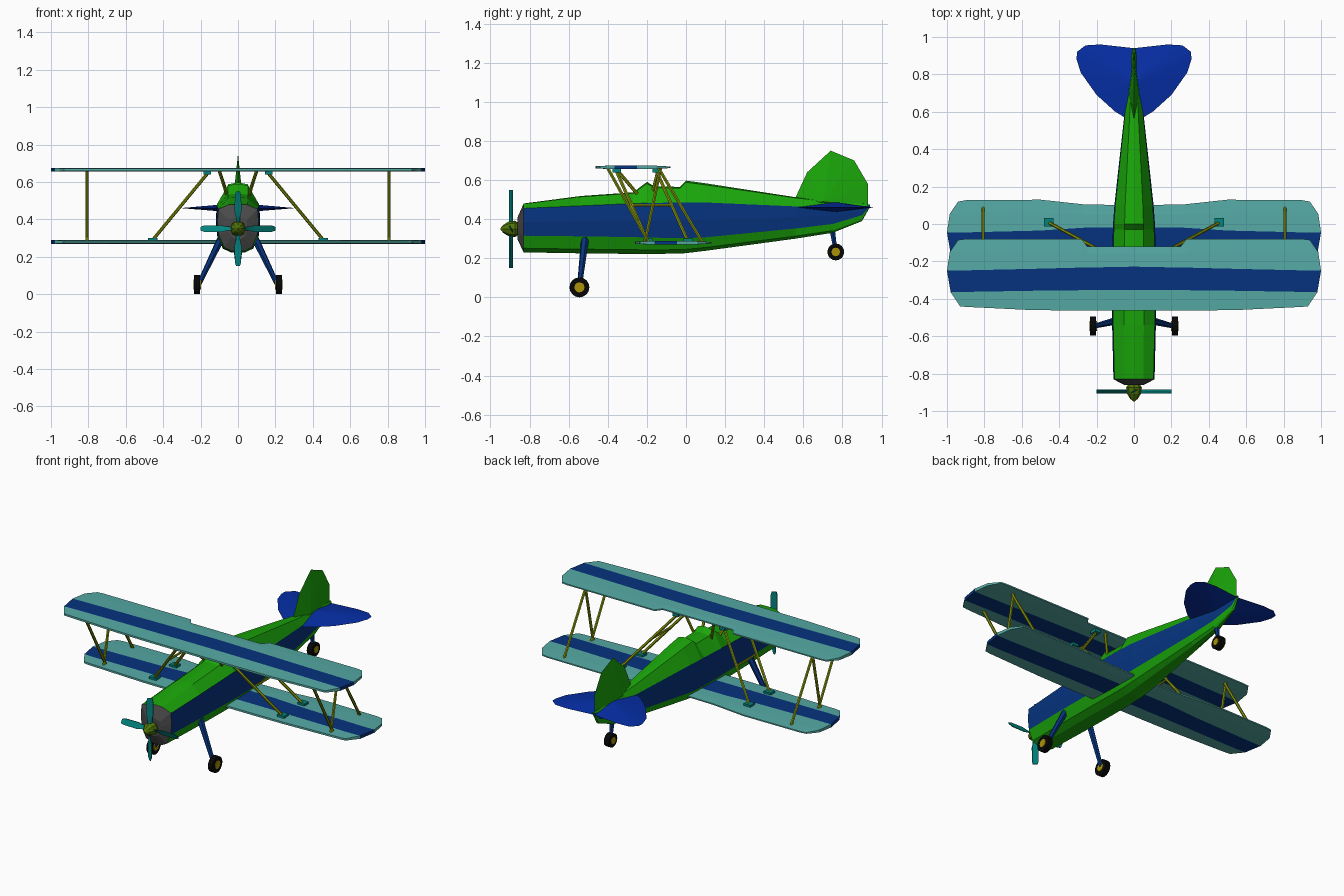
import bpy, bmesh, math
from mathutils import Vector, Matrix

if "Cube" in bpy.data.objects:
    bpy.data.objects.remove(bpy.data.objects["Cube"])


def mat(name, rgb):
    m = bpy.data.materials.new(name)
    lin = [(c / 255) ** 2.2 for c in rgb]
    m.diffuse_color = (*lin, 1)
    m.use_nodes = True
    m.node_tree.nodes["Principled BSDF"].inputs["Base Color"].default_value = m.diffuse_color
    return m


GREEN = mat("green", (32, 165, 18))
BLUE = mat("blue", (14, 54, 125))
TAILBLUE = mat("tail_blue", (14, 50, 165))
TEAL = mat("teal", (86, 168, 163))
PROP = mat("prop_teal", (10, 130, 125))
OLIVE = mat("olive", (135, 150, 20))
SPIN = mat("spinner_green", (80, 115, 15))
GREY = mat("dark_grey", (75, 75, 75))
BLACK = mat("tyre_black", (15, 15, 15))
HUB = mat("hub_yellow", (170, 145, 15))


def make(name, verts, faces, mats, idx=None):
    me = bpy.data.meshes.new(name)
    me.from_pydata([tuple(v) for v in verts], [], faces)
    for m in mats:
        me.materials.append(m)
    if idx:
        for p, i in zip(me.polygons, idx):
            p.material_index = i
    bm = bmesh.new()
    bm.from_mesh(me)
    bmesh.ops.recalc_face_normals(bm, faces=bm.faces)
    bm.to_mesh(me)
    bm.free()
    ob = bpy.data.objects.new(name, me)
    bpy.context.collection.objects.link(ob)
    return ob


def loft(name, rings, mats, stripe=()):
    """Skin closed rings; columns listed in stripe get the second material."""
    n = len(rings[0])
    verts = [p for r in rings for p in r]
    faces, idx = [], []
    for k in range(len(rings) - 1):
        for i in range(n):
            j = (i + 1) % n
            faces.append((k * n + i, k * n + j, (k + 1) * n + j, (k + 1) * n + i))
            idx.append(1 if i in stripe else 0)
    for base in (0, (len(rings) - 1) * n):
        for i in range((n - 1) // 2):
            f = [base + q for q in (i, i + 1, n - 2 - i, n - 1 - i)]
            faces.append(tuple(dict.fromkeys(f)))
            idx.append(1 if i in stripe else 0)
    return make(name, verts, faces, mats, idx)


def strut(name, a, b, r=0.009, r2=None, m=OLIVE, sides=6):
    a, b = Vector(a), Vector(b)
    q = (b - a).to_track_quat('Z', 'Y')
    rings = [[p + q @ Vector((rad * math.cos(t), rad * math.sin(t), 0))
              for t in (2 * math.pi * i / sides for i in range(sides))]
             for p, rad in ((a, r), (b, r2 or r))]
    return loft(name, rings, [m])


def box(name, c, s, m):
    v = [(c[0] + x * s[0] / 2, c[1] + y * s[1] / 2, c[2] + z * s[2] / 2)
         for x in (-1, 1) for y in (-1, 1) for z in (-1, 1)]
    f = [(0, 1, 3, 2), (4, 5, 7, 6), (0, 1, 5, 4), (2, 3, 7, 6), (0, 2, 6, 4), (1, 3, 7, 5)]
    return make(name, v, f, [m])


def fan_solid(name, outline, apexes, m):
    n = len(outline)
    faces = [(i, (i + 1) % n, n + k) for k in (0, 1) for i in range(n)]
    return make(name, outline + apexes, faces, [m])


# Fuselage: y, top, blue top, blue bottom, belly, half width
stations = [
    (-0.83, .48, .455, .315, .230, .110), (-0.54, .518, .468, .312, .225, .117),
    (-0.27, .537, .48, .308, .222, .119), (-0.20, .59, .482, .306, .222, .118),
    (-0.16, .567, .483, .305, .222, .117), (-0.03, .565, .485, .303, .224, .113),
    (0.0, .597, .485, .303, .226, .112), (0.10, .583, .485, .307, .238, .105),
    (0.56, .512, .465, .352, .300, .054), (0.75, .49, .46, .375, .33, .034),
    (0.90, .48, .465, .42, .39, .014), (0.94, .475, .47, .465, .46, .006)]


def section(y, top, zu, zl, zb, w):
    half = [(.45 * w, top - .08 * (top - zu)), (.95 * w, zu), (w, (zu + zl) / 2), (.93 * w, zl),
            (.68 * w, zb + .25 * (zl - zb)), (.3 * w, zb)]
    return [(0, y, top)] + [(x, y, z) for x, z in half] + [(-x, y, z) for x, z in half[::-1]]


body = [section(*s) for s in stations]
loft("fuselage", body, [GREEN, BLUE], {2, 3, 9, 10})

# Nose cowl, spinner and propeller
inner = [(x * .45, -.862, .35 + (z - .35) * .45) for x, y, z in body[0]]
loft("nose_cowl", [body[0], inner], [GREY])
loft("spinner", [[(r * math.cos(i * math.pi / 4), y, .35 + r * math.sin(i * math.pi / 4)) for i in range(8)]
                 for y, r in ((-.855, .03), (-.875, .042), (-.91, .036), (-.935, .02), (-.948, .005))], [SPIN])
for k in range(4):
    rot = Matrix.Rotation(k * math.pi / 2, 3, 'Y')
    rings = []
    for d, w in ((.02, .009), (.06, .011), (.09, .018), (.18, .017), (.2, .010)):
        ring = [(w, .007), (w, .012), (-w, -.003), (-w, -.009)]
        rings.append([rot @ Vector((x, y, d)) + Vector((0, -.896, .35)) for x, y in ring])
    loft(f"propeller_blade_{k + 1}", rings, [PROP])


# Wings: each station holds (x, y) for five chord rows
def wing(name, half, z):
    thick = (.006, .010, .010, .008, .004)
    rings = []
    span = [[(-x, y) for x, y in s] for s in half[:0:-1]] + half
    for s in span:
        top = [(x, y, z + t) for (x, y), t in zip(s, thick)]
        low = [(x, y, z - t) for (x, y), t in zip(s, thick)]
        rings.append(top + low[::-1])
    loft(name, rings, [TEAL, BLUE], {1, 7})


def rows(x, *ys):
    return [(x, y) for y in ys]


tip = [(.93, -.44), (.98, -.365), (1.0, -.25), (.985, -.15), (.94, -.085)]
wing("upper_wing", [rows(0, -.463, -.352, -.228, -.16, -.12), rows(.25, -.463, -.354, -.233, -.16, -.12),
                    rows(.28, -.463, -.354, -.233, -.15, -.08), rows(.55, -.46, -.357, -.24, -.15, -.08),
                    rows(.90, -.443, -.363, -.248, -.15, -.08), tip], .665)
wing("lower_wing", [rows(0, -.26, -.16, -.02, .05, .10), rows(.27, -.26, -.16, -.02, .05, .105),
                    rows(.50, -.257, -.16, -.035, .06, .13), rows(.90, -.24, -.163, -.045, .06, .127),
                    [(x, y + .205) for x, y in tip]], .279)

# Tailplane and fin, thickest at the middle
edge = [(.05, .57), (.10, .60), (.20, .69), (.285, .81), (.307, .88), (.305, .92), (.26, .955), (.18, .96)]
outline = [(x, y, .46) for x, y in edge] + [(0, .94, .46)] + [(-x, y, .46) for x, y in edge[::-1]]
fan_solid("tailplane", outline, [(0, .76, .487), (0, .76, .435)], TAILBLUE)
fin = [(.56, .51), (.62, .64), (.74, .75), (.86, .70), (.93, .58), (.93, .46), (.56, .46)]
fan_solid("tail_fin", [(0, y, z) for y, z in fin], [(.028, .70, .49), (-.028, .70, .49)], GREEN)

for s, side in ((1, "right"), (-1, "left")):
    # Outer N struts
    x = .807 * s
    for n, y1, y2 in (("front", -.40, -.19), ("rear", -.14, .085), ("diagonal", -.13, -.21)):
        strut(f"outer_{n}_strut_{side}", (x, y1, .66), (x, y2, .28))
    # Inner slanted struts with end pads and a cross bar
    for n, y in (("front", -.36), ("rear", -.155)):
        strut(f"inner_{n}_strut_{side}", (.155 * s, y, .655), (.46 * s, y + .165, .285))
        box(f"inner_{n}_top_pad_{side}", (.165 * s, y + .006, .648), (.04, .045, .018), PROP)
        box(f"inner_{n}_low_pad_{side}", (.455 * s, y + .165, .292), (.05, .045, .018), PROP)
    strut(f"inner_cross_bar_{side}", (.31 * s, -.275, .47), (.31 * s, -.07, .47), .007)
    # Cabane struts
    strut(f"cabane_front_{side}", (.10 * s, -.36, .66), (.06 * s, -.25, .53))
    strut(f"cabane_rear_{side}", (.10 * s, -.14, .66), (.06 * s, -.17, .54))
    # Main landing gear
    strut(f"gear_leg_{side}", (.085 * s, -.515, .31), (.208 * s, -.545, .055), .021, .013, BLUE)
    strut(f"main_wheel_{side}", (.203 * s, -.545, .051), (.235 * s, -.545, .051), .051, m=BLACK, sides=16)
    strut(f"main_hub_{side}", (.199 * s, -.545, .051), (.238 * s, -.545, .051), .026, m=HUB, sides=12)

# Tail wheel
strut("tail_wheel_leg", (0, .748, .345), (0, .765, .235), .016, .010, BLUE)
strut("tail_wheel", (-.018, .766, .232), (.018, .766, .232), .043, m=BLACK, sides=16)
strut("tail_wheel_hub", (-.022, .766, .232), (.022, .766, .232), .022, m=HUB, sides=12)
